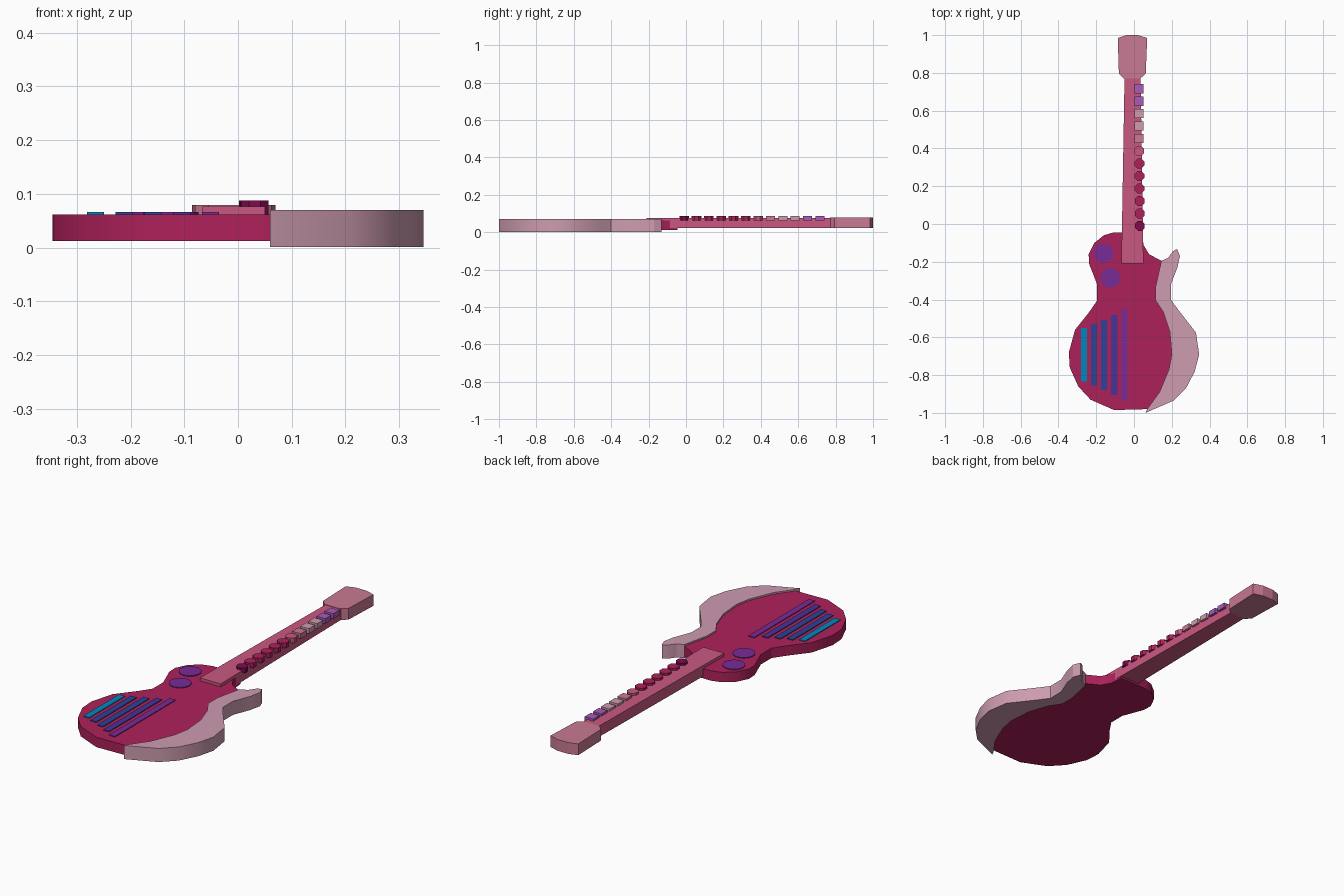
import bpy
import bmesh
import math

if "Cube" in bpy.data.objects:
    bpy.data.objects.remove(bpy.data.objects["Cube"], do_unlink=True)


def linear(v):
    v /= 255
    return v / 12.92 if v <= 0.04045 else ((v + 0.055) / 1.055) ** 2.4


def material(name, *rgb):
    mat = bpy.data.materials.new(name)
    color = [linear(v) for v in rgb] + [1]
    mat.use_nodes = True
    mat.diffuse_color = color
    mat.node_tree.nodes["Principled BSDF"].inputs["Base Color"].default_value = color
    return mat


crimson = material("crimson", 174, 33, 91)
pale_pink = material("pale pink", 205, 156, 176)
rose = material("rose", 202, 88, 129)
dusty_rose = material("dusty rose", 201, 122, 147)
purple = material("purple", 120, 43, 150)
teal = material("teal", 0, 135, 190)
blue = material("blue", 45, 66, 152)
indigo = material("indigo", 72, 50, 150)
orchid = material("orchid", 168, 92, 184)
plum = material("plum", 128, 8, 78)


def slab(name, outline, z0, z1, mat, smooth=False):
    """Extrude a flat outline from z0 up to z1."""
    bm = bmesh.new()
    face = bm.faces.new([bm.verts.new((x, y, z0)) for x, y in outline])
    grown = bmesh.ops.extrude_face_region(bm, geom=[face], use_keep_orig=True)
    tops = [g for g in grown["geom"] if isinstance(g, bmesh.types.BMVert)]
    bmesh.ops.translate(bm, verts=tops, vec=(0, 0, z1 - z0))
    bmesh.ops.recalc_face_normals(bm, faces=bm.faces)
    mesh = bpy.data.meshes.new(name)
    bm.to_mesh(mesh)
    bm.free()
    mesh.materials.append(mat)
    obj = bpy.data.objects.new(name, mesh)
    bpy.context.collection.objects.link(obj)
    if smooth:
        bpy.ops.object.select_all(action="DESELECT")
        obj.select_set(True)
        bpy.context.view_layer.objects.active = obj
        bpy.ops.object.shade_smooth_by_angle(angle=math.radians(30))
    return obj


def rect(x0, x1, y0, y1):
    return [(x0, y0), (x1, y0), (x1, y1), (x0, y1)]


def ring(x, y, r, sides):
    turns = [math.tau * (i + 0.5) / sides for i in range(sides)]
    return [(x + r * math.cos(a), y + r * math.sin(a)) for a in turns]


# Seam shared by the body and the side trim, from the tail to the horn
seam = [(0.07, -0.98), (0.135, -0.89), (0.185, -0.77), (0.2, -0.69), (0.19, -0.57),
        (0.155, -0.465), (0.115, -0.405), (0.115, -0.33), (0.145, -0.195)]

# Body
body_side = [(0.08, -0.16), (0.05, -0.11), (0.045, -0.045), (-0.11, -0.045), (-0.16, -0.06),
             (-0.21, -0.1), (-0.24, -0.16), (-0.238, -0.21), (-0.195, -0.32),
             (-0.195, -0.405), (-0.24, -0.47), (-0.312, -0.56), (-0.345, -0.68),
             (-0.34, -0.76), (-0.295, -0.86), (-0.23, -0.93), (-0.105, -0.985)]
slab("body", seam + body_side, 0.012, 0.062, crimson, True)

# Side trim with its horn
trim_side = [(0.18, -0.18), (0.205, -0.145), (0.228, -0.132), (0.243, -0.17), (0.23, -0.23),
             (0.195, -0.32), (0.195, -0.4), (0.235, -0.455), (0.328, -0.575),
             (0.345, -0.69), (0.322, -0.78), (0.275, -0.87), (0.21, -0.935), (0.06, -1)]
slab("side_trim", seam + trim_side, 0.001, 0.07, pale_pink, True)

# Neck and headstock
slab("neck", [(-0.067, -0.21), (0.05, -0.21), (0.035, 0.78), (-0.05, 0.78)],
     0.022, 0.077, rose)
slab("headstock", [(-0.055, 0.77), (0.032, 0.77), (0.062, 0.795), (0.07, 0.985), (0.02, 1),
                   (-0.04, 1), (-0.086, 0.985), (-0.08, 0.795)], 0.022, 0.079, dusty_rose)

# Fret keys: rounded near the body, square near the headstock
key_mats = [plum] + [crimson] * 5 + [rose, dusty_rose, pale_pink, pale_pink, orchid, orchid]
for i, mat in enumerate(key_mats):
    x, y = 0.031 - 0.0005 * i, -0.01 + 0.066 * i
    if i < 7:
        outline = ring(x, y, 0.028, 8)
    else:
        outline = rect(x - 0.024, x + 0.024, y - 0.024, y + 0.024)
    slab(f"fret_key_{i + 1}", outline, 0.062, 0.088, mat)

# Round knobs
for i, (x, y) in enumerate([(-0.16, -0.155), (-0.125, -0.285)]):
    slab(f"knob_{i + 1}", ring(x, y, 0.052, 24), 0.06, 0.066, purple)

# Strum bars
for i, (mat, top, low) in enumerate([(teal, -0.55, -0.835), (blue, -0.53, -0.855),
                                     (blue, -0.507, -0.878), (indigo, -0.483, -0.905),
                                     (purple, -0.45, -0.935)]):
    x = -0.265 + 0.0535 * i
    slab(f"strum_bar_{i + 1}", rect(x - 0.016, x + 0.016, low, top), 0.06, 0.066, mat)
